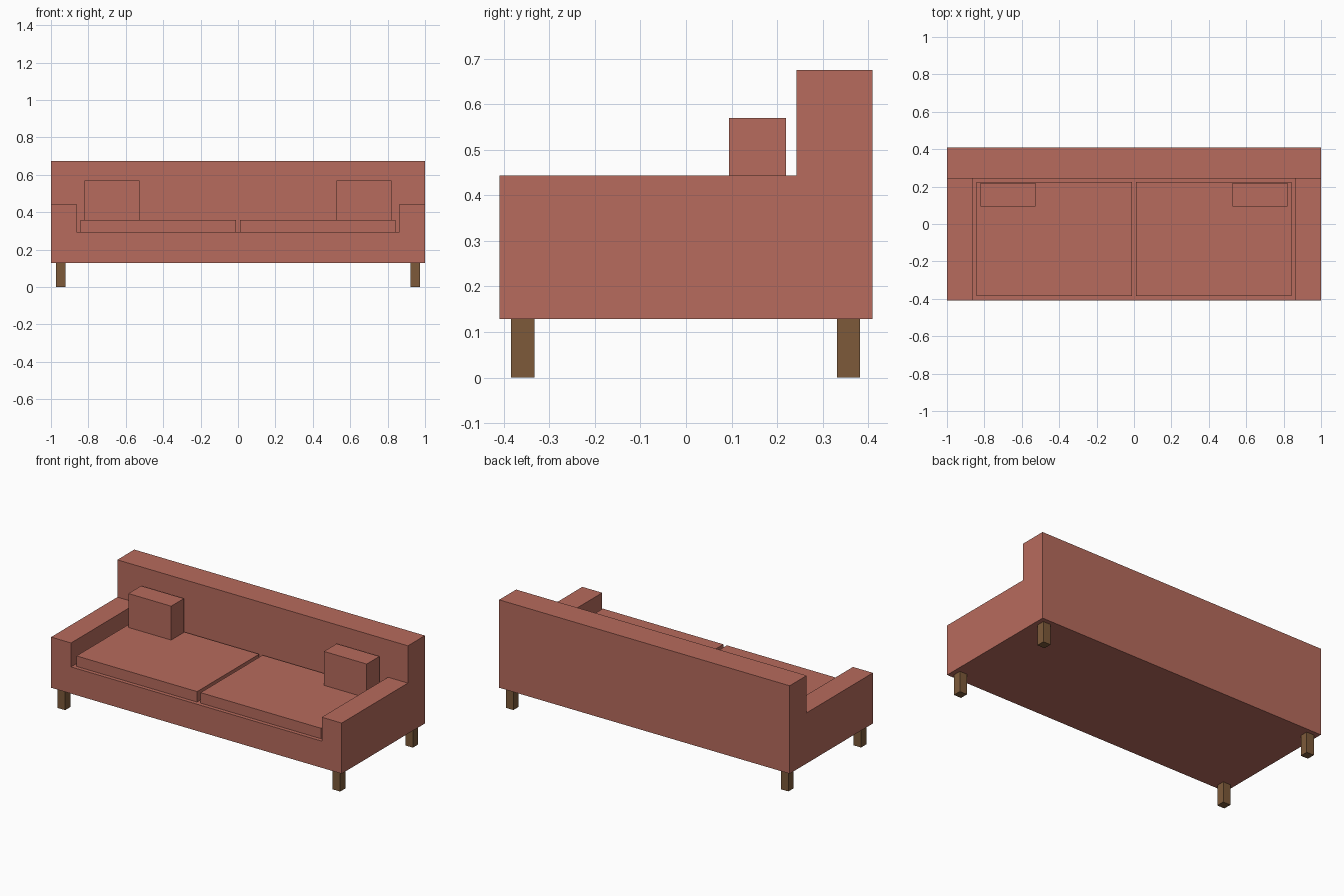
import bpy, bmesh

if "Cube" in bpy.data.objects:
    bpy.data.objects.remove(bpy.data.objects["Cube"])


def material(name, rgb):
    m = bpy.data.materials.new(name)
    m.diffuse_color = (*rgb, 1)
    m.use_nodes = True
    m.node_tree.nodes["Principled BSDF"].inputs["Base Color"].default_value = m.diffuse_color
    return m


FABRIC = material("terracotta_fabric", (0.474, 0.147, 0.109))
WOOD = material("brown_wood", (0.205, 0.102, 0.042))


def add_object(name, bm, mat):
    bmesh.ops.recalc_face_normals(bm, faces=bm.faces)
    me = bpy.data.meshes.new(name)
    bm.to_mesh(me)
    bm.free()
    me.materials.append(mat)
    ob = bpy.data.objects.new(name, me)
    bpy.context.collection.objects.link(ob)
    return ob


def box(name, x, y, z, mat):
    """Box from (low, high) ranges on each axis."""
    bm = bmesh.new()
    bmesh.ops.create_cube(bm, size=1)
    for v in bm.verts:
        v.co = [r[0] if c < 0 else r[1] for c, r in zip(v.co, (x, y, z))]
    return add_object(name, bm, mat)


# Frame: L-shaped side profile extruded across the width
profile = [(-0.409, 0.128), (0.409, 0.128), (0.409, 0.675),
           (0.242, 0.675), (0.242, 0.443), (-0.409, 0.443)]
bm = bmesh.new()
face = bm.faces.new([bm.verts.new((-1, y, z)) for y, z in profile])
ext = bmesh.ops.extrude_face_region(bm, geom=[face])
bmesh.ops.translate(bm, vec=(2, 0, 0),
                    verts=[g for g in ext["geom"] if isinstance(g, bmesh.types.BMVert)])
frame = add_object("sofa_frame", bm, FABRIC)

# Seat well cut between the arms
cutter = box("seat_well_cutter", (-0.863, 0.863), (-0.6, 0.242), (0.294, 0.9), FABRIC)
cutter.hide_render = True
cutter.hide_viewport = False
cut = frame.modifiers.new("seat_well", 'BOOLEAN')
cut.operation = 'DIFFERENCE'
cut.solver = 'EXACT'
cut.object = cutter
bpy.context.view_layer.objects.active = frame
frame.select_set(True)
bpy.ops.object.modifier_apply(modifier=cut.name)
bpy.data.objects.remove(cutter)

# Mirrored parts: cushions, pillows and legs
for side, s in (("left", -1), ("right", 1)):
    def span(a, b):
        return tuple(sorted((s * a, s * b)))

    box(f"{side}_seat_cushion", span(0.012, 0.842), (-0.385, 0.225), (0.294, 0.359), FABRIC)
    box(f"{side}_pillow", span(0.526, 0.820), (0.094, 0.219), (0.359, 0.570), FABRIC)
    for end, y in (("front", (-0.384, -0.333)), ("back", (0.331, 0.382))):
        box(f"{end}_{side}_leg", span(0.921, 0.972), y, (0, 0.128), WOOD)
